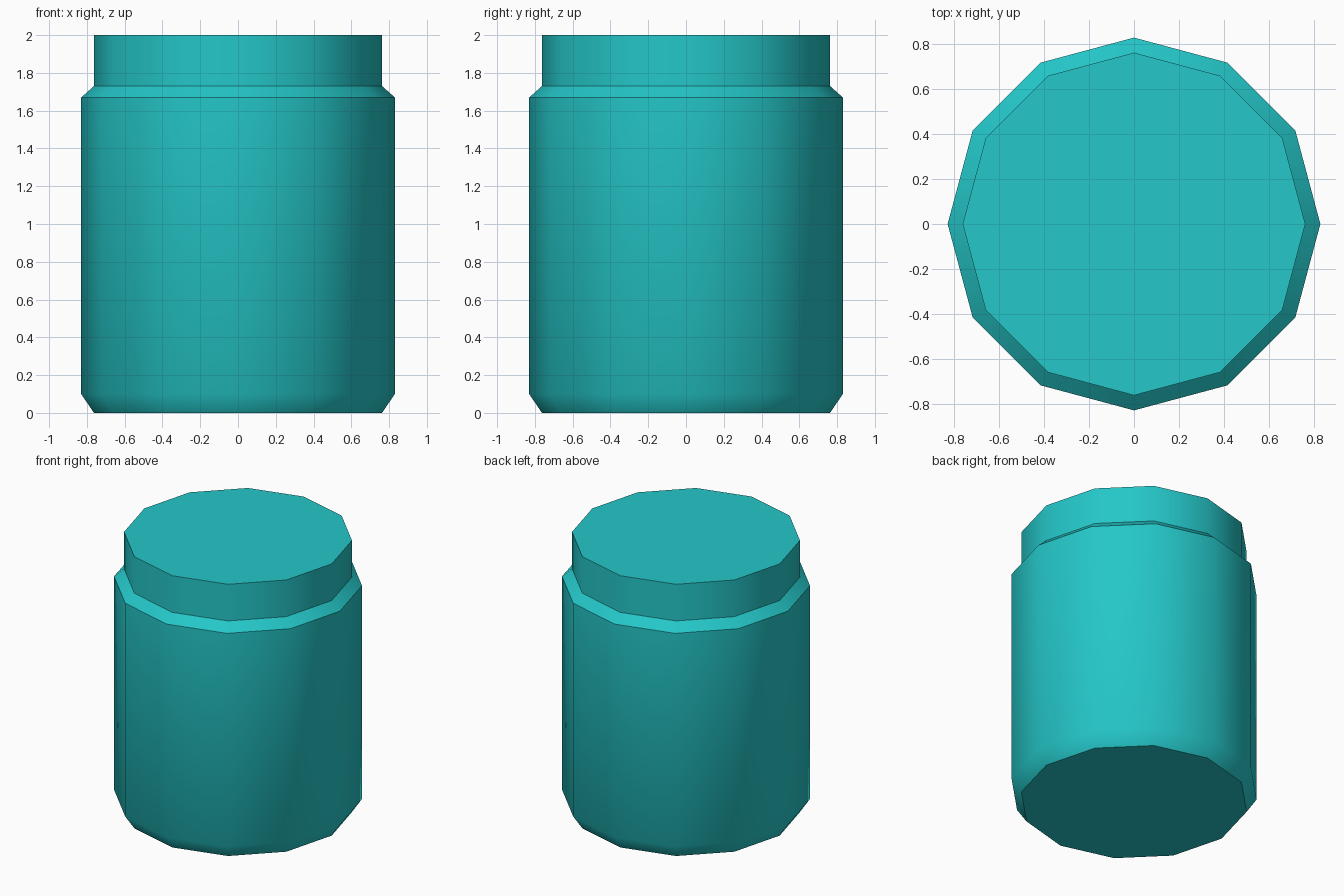
import bpy
import bmesh
import math

cube = bpy.data.objects.get("Cube")
if cube:
    bpy.data.objects.remove(cube, do_unlink=True)

SIDES = 12
BODY_R, NECK_R = 0.83, 0.763

teal = bpy.data.materials.new("teal")
teal.use_nodes = True
colour = (0.018, 0.57, 0.58, 1.0)
teal.diffuse_color = colour
teal.node_tree.nodes["Principled BSDF"].inputs["Base Color"].default_value = colour

# Jar outline as (radius, height): foot, chamfer, wall, shoulder, neck
profile = [(NECK_R, 0), (BODY_R, 0.1), (BODY_R, 1.67), (NECK_R, 1.73), (NECK_R, 2)]


def lathe(name, outline, material):
    """Spin an outline into a closed faceted solid."""
    bm = bmesh.new()
    rings = []
    for radius, z in outline:
        angles = [math.tau * i / SIDES for i in range(SIDES)]
        rings.append([bm.verts.new((radius * math.cos(a), radius * math.sin(a), z))
                      for a in angles])
    for low, high in zip(rings, rings[1:]):
        for i in range(SIDES):
            j = (i + 1) % SIDES
            bm.faces.new((low[i], low[j], high[j], high[i]))
    bm.faces.new(rings[0][::-1])
    bm.faces.new(rings[-1])
    mesh = bpy.data.meshes.new(name)
    bm.to_mesh(mesh)
    bm.free()
    mesh.materials.append(material)
    obj = bpy.data.objects.new(name, mesh)
    bpy.context.collection.objects.link(obj)
    return obj


jar = lathe("jar", profile, teal)

# Rounded wall and foot, crisp shoulder and rims
bpy.ops.object.select_all(action="DESELECT")
jar.select_set(True)
bpy.context.view_layer.objects.active = jar
bpy.ops.object.shade_smooth_by_angle(angle=math.radians(40))
